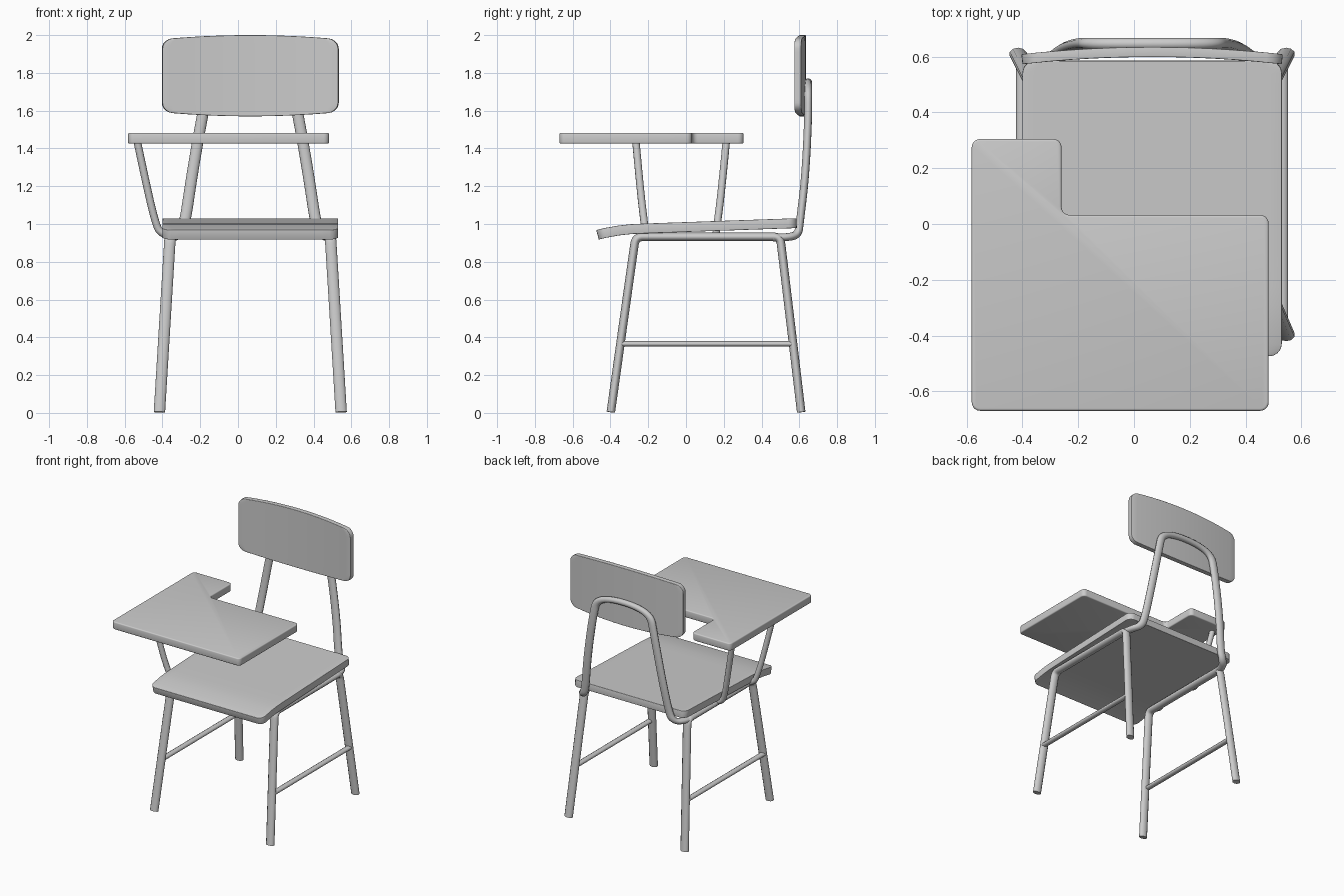
import bpy, bmesh, math

if "Cube" in bpy.data.objects:
    bpy.data.objects.remove(bpy.data.objects["Cube"])

CX = 0.065      # centre line of the chair (desk overhangs to -x)
K = 1.4         # tubes are oval: wider across x


def finish(ob, bevel=0.0):
    bpy.ops.object.select_all(action='DESELECT')
    ob.select_set(True)
    bpy.context.view_layer.objects.active = ob
    if bevel:
        m = ob.modifiers.new("Bevel", 'BEVEL')
        m.width, m.segments = bevel, 3
        m.limit_method, m.angle_limit = 'ANGLE', math.radians(45)
    bpy.ops.object.convert(target='MESH')
    bpy.ops.object.shade_smooth_by_angle(angle=math.radians(40))


def tube(name, pts, r, k=K):
    """Swept tube; x is measured from the chair's centre line."""
    cu = bpy.data.curves.new(name, 'CURVE')
    cu.dimensions = '3D'
    cu.bevel_depth, cu.bevel_resolution = r, 3
    cu.use_fill_caps = True
    sp = cu.splines.new('NURBS')
    sp.points.add(len(pts) - 1)
    for p, (x, y, z) in zip(sp.points, pts):
        p.co = (x / k, y, z, 1)
    sp.order_u = min(3, len(pts))
    sp.use_endpoint_u = True
    sp.resolution_u = 8
    ob = bpy.data.objects.new(name, cu)
    ob.location.x, ob.scale.x = CX, k
    bpy.context.collection.objects.link(ob)
    finish(ob)


def mesh_object(name, bm):
    me = bpy.data.meshes.new(name)
    bm.to_mesh(me)
    bm.free()
    ob = bpy.data.objects.new(name, me)
    bpy.context.collection.objects.link(ob)
    return ob


def sheet(name, half, v0, v1, r, fn, thick, bevel, cols=20):
    """Bent rounded-rectangle board: fn maps flat (u, v) to a 3D point."""
    arc = [r * (1 - math.cos(math.radians(a))) for a in (0, 20, 40, 60, 75, 90)]
    mid = [v0 + r + (v1 - v0 - 2 * r) * i / 14 for i in range(1, 14)]
    rows = [v0 + a for a in arc] + mid + [v1 - a for a in reversed(arc)]
    bm = bmesh.new()
    grid = []
    for v in rows:
        d = max(0, r - (v - v0), r - (v1 - v))
        w = half - r + math.sqrt(max(0, r * r - d * d))
        grid.append([bm.verts.new(fn(w * (2 * j / cols - 1), v)) for j in range(cols + 1)])
    for a, b in zip(grid, grid[1:]):
        for j in range(cols):
            bm.faces.new((a[j], a[j + 1], b[j + 1], b[j]))
    ob = mesh_object(name, bm)
    s = ob.modifiers.new("Thickness", 'SOLIDIFY')
    s.thickness, s.offset = thick, -1
    finish(ob, bevel)


# Seat with drooping front edge
sheet("seat", 0.465, -0.475, 0.585, 0.045,
      lambda u, v: (CX + u, v, 1.01 + 0.035 * v - 0.5 * max(0, -0.25 - v) ** 2),
      0.052, 0.012)

# Backrest, curved in plan, with bowed top and bottom edges
def back_shape(u, v):
    t = (u / 0.465) ** 2
    bow = (v - 1.785) / 0.215
    return (CX + u, 0.599 - 0.026 * t, v - 0.022 * t * bow)

sheet("backrest", 0.465, 1.57, 2.0, 0.055, back_shape, 0.036, 0.012)

# Side frames (front leg, seat rail, rear leg) and stretchers
for side, s in (("left", -1), ("right", 1)):
    tube(side + "_leg_frame", [
        (s * 0.481, -0.398, 0.004), (s * 0.429, -0.278, 0.86), (s * 0.424, -0.266, 0.932),
        (s * 0.424, -0.19, 0.932), (s * 0.424, 0.43, 0.932),
        (s * 0.424, 0.498, 0.932), (s * 0.429, 0.508, 0.86), (s * 0.481, 0.61, 0.004)], 0.0225)
    tube(side + "_stretcher", [(s * 0.467, -0.342, 0.365), (s * 0.467, 0.56, 0.365)], 0.015)

# Back frame: one hoop from the rear legs up behind the backrest
half = [(0.424, 0.46, 0.928), (0.415, 0.54, 0.928), (0.37, 0.595, 0.945), (0.345, 0.603, 1.01),
        (0.31, 0.632, 1.25), (0.255, 0.648, 1.57), (0.215, 0.646, 1.75)]
tube("back_frame", half + [(-x, y, z) for x, y, z in reversed(half)], 0.0215)

# Desk board: L-shaped with rounded corners
bm = bmesh.new()
outline = [(-0.582, -0.67), (0.483, -0.67), (0.483, 0.032), (-0.26, 0.032),
           (-0.26, 0.305), (-0.582, 0.305)]
face = bm.faces.new([bm.verts.new((x, y, 1.425)) for x, y in outline])
ext = bmesh.ops.extrude_face_region(bm, geom=[face])["geom"]
bmesh.ops.translate(bm, vec=(0, 0, 0.057),
                    verts=[g for g in ext if isinstance(g, bmesh.types.BMVert)])
bmesh.ops.recalc_face_normals(bm, faces=bm.faces)
upright = [e for e in bm.edges if abs(e.verts[0].co.z - e.verts[1].co.z) > 0.01]
bmesh.ops.bevel(bm, geom=upright, offset=0.03, segments=5, profile=0.5, affect='EDGES')
finish(mesh_object("desk_board", bm), 0.008)

# Desk supports rising from the left seat rail
for name, y_top, y_low in (("front", -0.265, -0.215), ("rear", 0.213, 0.16)):
    mix = lambda t: y_low + (y_top - y_low) * t
    tube(name + "_desk_support", [
        (-0.598, mix(1), 1.435), (-0.54, mix(0.5), 1.16), (-0.50, mix(0.1), 1.0),
        (-0.475, mix(0), 0.95), (-0.42, mix(0), 0.932)], 0.02, 1.0)
